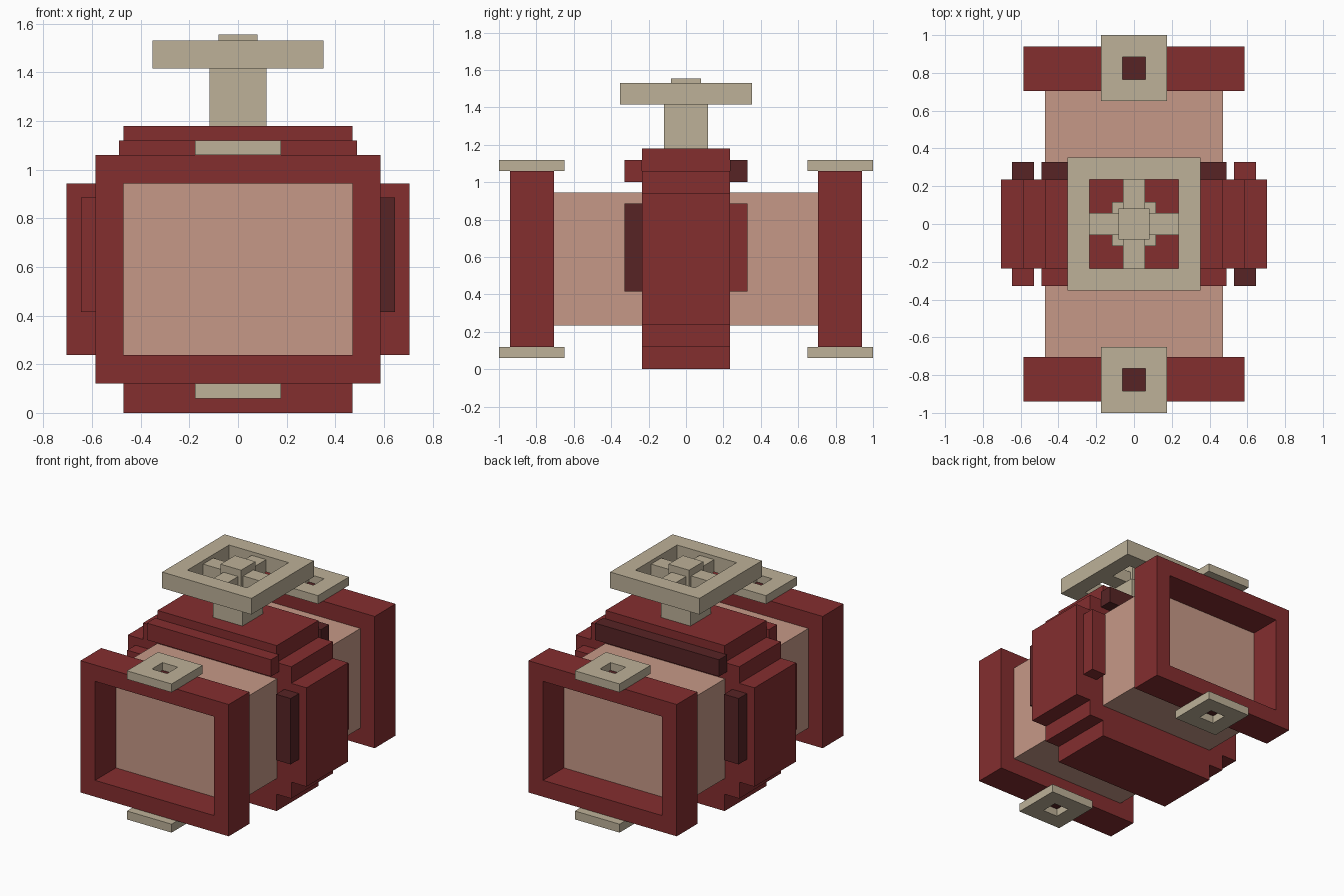
import bpy, bmesh

if "Cube" in bpy.data.objects:
    bpy.data.objects.remove(bpy.data.objects["Cube"])


def material(name, rgb):
    lin = [((c / 255 + 0.055) / 1.055) ** 2.4 for c in rgb]
    m = bpy.data.materials.new(name)
    m.diffuse_color = (*lin, 1)
    m.use_nodes = True
    m.node_tree.nodes["Principled BSDF"].inputs["Base Color"].default_value = m.diffuse_color
    return m


RED = material("red", (132, 46, 47))
DARK = material("dark_red", (87, 36, 37))
TAN = material("tan", (189, 177, 152))
PIPE = material("clay_pink", (198, 153, 135))


def finish(name, bm, mat):
    bmesh.ops.recalc_face_normals(bm, faces=bm.faces)
    me = bpy.data.meshes.new(name)
    bm.to_mesh(me)
    bm.free()
    me.materials.append(mat)
    ob = bpy.data.objects.new(name, me)
    bpy.context.collection.objects.link(ob)
    return ob


def box(name, mat, x, y, z):
    """Box from (min, max) ranges."""
    bm = bmesh.new()
    bmesh.ops.create_cube(bm, size=1)
    for v in bm.verts:
        v.co = [sum(r) / 2 + c * (r[1] - r[0]) for c, r in zip(v.co, (x, y, z))]
    return finish(name, bm, mat)


def frame(name, mat, axis, centre, outer, inner, depth):
    """Rectangular ring, open along the given axis (1 = y, 2 = z)."""
    bm = bmesh.new()
    rings = []
    for (hx, hv), d in ((outer, depth[0]), (inner, depth[0]),
                        (inner, depth[1]), (outer, depth[1])):
        ring = []
        for sx, sv in ((-1, -1), (1, -1), (1, 1), (-1, 1)):
            u, v = centre[0] + sx * hx, centre[1] + sv * hv
            ring.append(bm.verts.new((u, d, v) if axis == 1 else (u, v, d)))
        rings.append(ring)
    for a, b in zip(rings, rings[1:] + rings[:1]):
        for i in range(4):
            j = (i + 1) % 4
            bm.faces.new((a[i], a[j], b[j], b[i]))
    return finish(name, bm, mat)


# Stepped valve body, one profile extruded along y
half = [(0.47, 0), (0.47, 0.12), (0.585, 0.12), (0.585, 0.237), (0.705, 0.237),
        (0.705, 0.942), (0.585, 0.942), (0.585, 1.06), (0.47, 1.06), (0.47, 1.18)]
profile = half + [(-x, z) for x, z in reversed(half)]
bm = bmesh.new()
face = bm.faces.new([bm.verts.new((x, -0.235, z)) for x, z in profile])
ext = bmesh.ops.extrude_face_region(bm, geom=[face])
bmesh.ops.translate(bm, vec=(0, 0.47, 0),
                    verts=[g for g in ext["geom"] if isinstance(g, bmesh.types.BMVert)])
finish("valve_body", bm, RED)

for s, side in ((-1, "front"), (1, "back")):
    def span(a, b):
        return tuple(sorted((s * a, s * b)))

    # Pipe and end flange
    box(f"pipe_{side}", PIPE, (-0.472, 0.472), span(0.235, 0.706), (0.234, 0.944))
    frame(f"flange_{side}", RED, 1, (0, 0.59), (0.585, 0.47), (0.47, 0.353), span(0.705, 0.94))
    # Clamp plates with a dark socket above and below the flange
    for z0, z1, zs, end in ((1.06, 1.12, (1.06, 1.065), "top"),
                            (0.06, 0.12, (0.115, 0.12), "bottom")):
        frame(f"clamp_{side}_{end}", TAN, 2, (0, s * 0.825), (0.176, 0.175), (0.06, 0.06), (z0, z1))
        box(f"socket_{side}_{end}", DARK, (-0.06, 0.06), span(0.765, 0.885), zs)
    # Raised bar across the top of the body
    box(f"top_bar_{side}", RED if s < 0 else DARK, (-0.49, 0.49), span(0.235, 0.328), (1.0, 1.12))
    # Upright side bars, dark on diagonally opposite corners
    for t, hand in ((-1, "left"), (1, "right")):
        box(f"side_bar_{side}_{hand}", DARK if s * t < 0 else RED,
            tuple(sorted((t * 0.53, t * 0.645))), span(0.235, 0.328), (0.415, 0.885))

# Stem and square hand wheel
box("stem", TAN, (-0.117, 0.117), (-0.117, 0.117), (1.18, 1.415))
frame("wheel_rim", TAN, 2, (0, 0), (0.352, 0.352), (0.235, 0.235), (1.415, 1.53))
box("wheel_spoke_x", TAN, (-0.235, 0.235), (-0.057, 0.057), (1.415, 1.505))
box("wheel_spoke_y", TAN, (-0.057, 0.057), (-0.235, 0.235), (1.415, 1.504))
box("wheel_hub", TAN, (-0.081, 0.081), (-0.081, 0.081), (1.415, 1.555))
